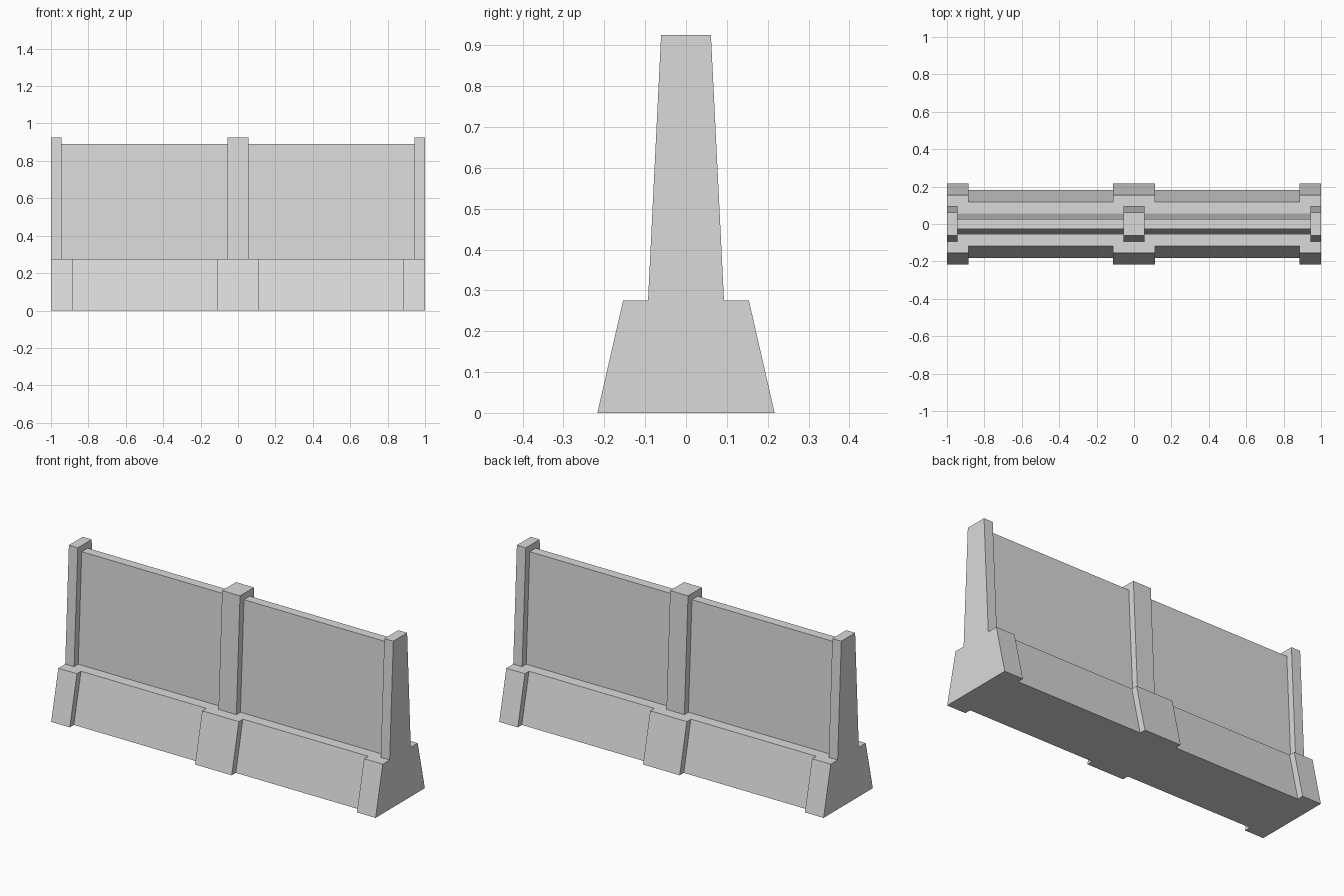
import bpy

if "Cube" in bpy.data.objects:
    bpy.data.objects.remove(bpy.data.objects["Cube"])

concrete = bpy.data.materials.new("concrete_grey")
concrete.diffuse_color = (0.7, 0.7, 0.7, 1)
concrete.use_nodes = True
concrete.node_tree.nodes["Principled BSDF"].inputs["Base Color"].default_value = concrete.diffuse_color


def stepped_sweep(name, bays, wide, slim):
    """Sweep a trapezoid along x, switching between wide and slim sections.
    Section = (half depth at bottom, half depth at top, bottom z, top z)."""
    verts, faces = [], []

    def ring(x, sec):
        b, t, z0, z1 = sec
        i = len(verts)
        verts.extend([(x, -b, z0), (x, b, z0), (x, t, z1), (x, -t, z1)])
        return [i, i + 1, i + 2, i + 3]

    stations = [(-1, wide)]
    for x0, x1 in bays:
        stations += [(x0, wide), (x0, slim), (x1, slim), (x1, wide)]
    stations.append((1, wide))

    rings = [ring(x, s) for x, s in stations]
    for k in range(len(rings) - 1):
        a, c = rings[k], rings[k + 1]
        is_step = stations[k][0] == stations[k + 1][0]
        for e in range(4):
            f = (e + 1) % 4
            # at a step, skip edges that stay on the same level
            if is_step and (e == 0 or (e == 2 and wide[3] == slim[3])):
                continue
            faces.append((a[e], a[f], c[f], c[e]))
    faces.append(tuple(reversed(rings[0])))
    faces.append(tuple(rings[-1]))

    mesh = bpy.data.meshes.new(name)
    mesh.from_pydata(verts, [], faces)
    mesh.materials.append(concrete)
    mesh.update()
    obj = bpy.data.objects.new(name, mesh)
    bpy.context.collection.objects.link(obj)
    # consistent outward normals
    bpy.context.view_layer.objects.active = obj
    obj.select_set(True)
    bpy.ops.object.mode_set(mode='EDIT')
    bpy.ops.mesh.select_all(action='SELECT')
    bpy.ops.mesh.normals_make_consistent(inside=False)
    bpy.ops.object.mode_set(mode='OBJECT')
    obj.select_set(False)
    return obj


# sloped foot with three thicker buttresses
stepped_sweep("barrier_base", [(-0.885, -0.113), (0.113, 0.885)],
              (0.217, 0.154, 0, 0.275), (0.181, 0.118, 0, 0.275))

# upper wall with three taller posts and two recessed panels
stepped_sweep("barrier_wall", [(-0.945, -0.055), (0.055, 0.945)],
              (0.093, 0.061, 0.275, 0.925), (0.057, 0.026, 0.275, 0.89))
